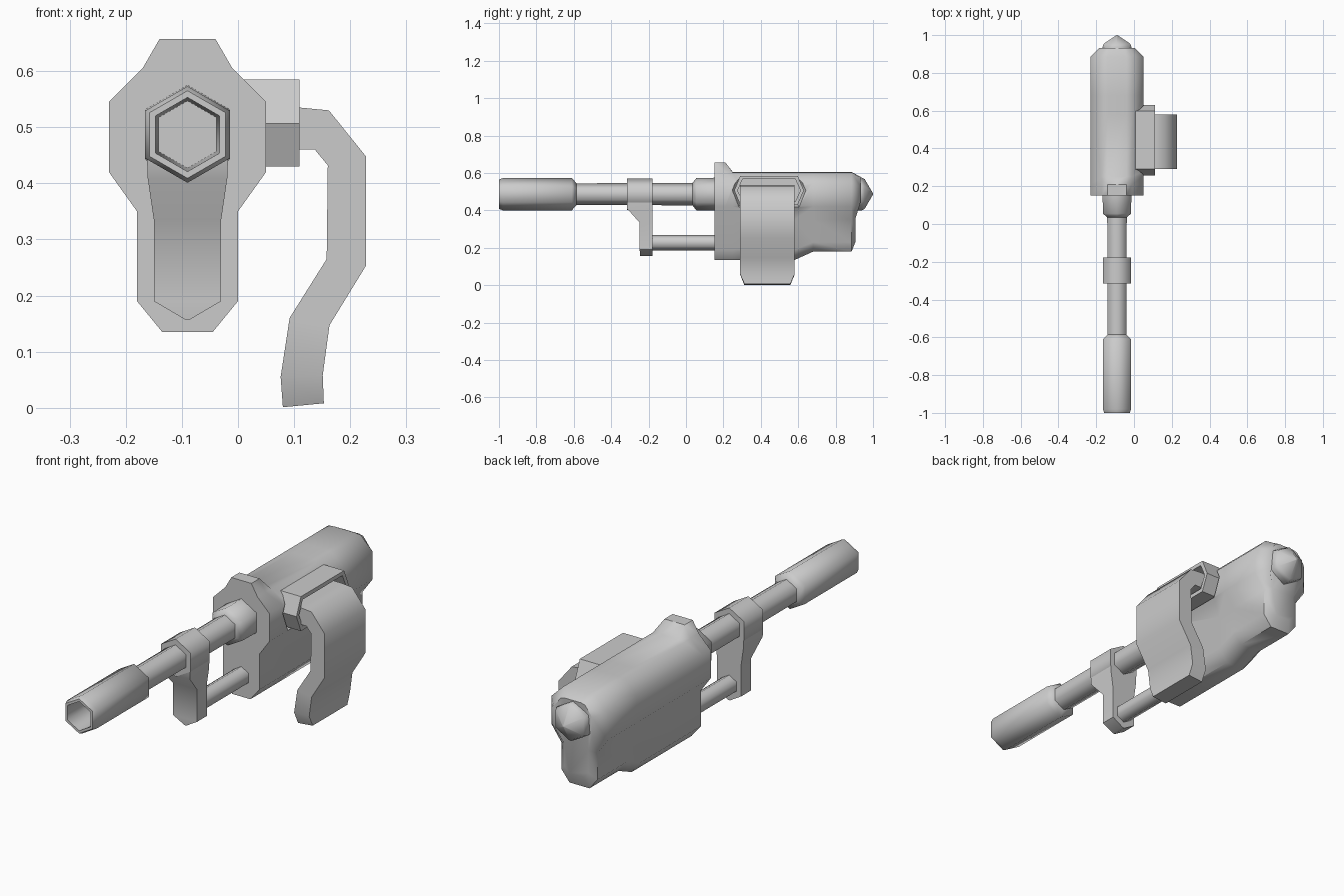
import bpy, bmesh
from math import sin, cos, pi, radians

if "Cube" in bpy.data.objects:
    bpy.data.objects.remove(bpy.data.objects["Cube"])

CX, BZ = -0.09, 0.487          # barrel axis


def loft(name, rings, smooth=65, closed=False):
    """Skin a list of equal-length point rings, capping both ends."""
    bm = bmesh.new()
    vs = [[bm.verts.new(p) for p in r] for r in rings]
    n = len(rings[0])
    for a, b in zip(vs, vs[1:]):
        for i in range(n):
            j = (i + 1) % n
            bm.faces.new((a[i], a[j], b[j], b[i]))
    bm.faces.new(vs[0])
    bm.faces.new(vs[-1])
    bmesh.ops.recalc_face_normals(bm, faces=bm.faces)
    me = bpy.data.meshes.new(name)
    bm.to_mesh(me)
    bm.free()
    ob = bpy.data.objects.new(name, me)
    bpy.context.collection.objects.link(ob)
    if smooth:
        shade(ob, smooth)
    return ob


def shade(ob, angle):
    bpy.ops.object.select_all(action='DESELECT')
    ob.select_set(True)
    bpy.context.view_layer.objects.active = ob
    bpy.ops.object.shade_smooth_by_angle(angle=radians(angle))


def hex_rod(name, z, stations):
    """Hexagonal rod along y from (y, radius) stations."""
    return loft(name, [[(CX + r * sin(k * pi / 3), y, z + r * cos(k * pi / 3))
                        for k in range(6)] for y, r in stations])


# main body: mirrored cross-sections lofted front to back
def section(y, half, y_low=None):
    pts = half + [(-dx, z) for dx, z in reversed(half)]
    return [(CX + dx, y if y_low is None or z > 0.4 else y_low, z) for dx, z in pts]


low = [(.09, .19), (.045, .135)]
side = [(.14, .545), (.14, .42), (.09, .35)]
hump = [(.05, .657), (.08, .605)] + side + low
full = [(.05, .606), (.08, .603)] + side + low
rear = [(.05, .606), (.08, .603)] + side + [(.09, .23), (.05, .18)]
end = [(.04, .58), (.06, .575), (.095, .53), (.095, .44), (.06, .36), (.06, .26), (.035, .235)]
body = loft("body", [section(.152, hump), section(.21, hump), section(.25, full),
                     section(.58, full), section(.68, rear), section(.885, rear),
                     section(.932, end, .907)], smooth=0)


# recess in the body side, and the hollow hexagonal arm socket inside it
def hex_yz(x, grow):
    g = grow
    pts = [(.258 - g, .507), (.29 - g * .7, .585 + g), (.597 + g * .7, .585 + g),
           (.63 + g, .507), (.597 + g * .7, .43 - g), (.29 - g * .7, .43 - g)]
    return [(x, y, z) for y, z in pts]


cutter = loft("recess_cutter", [hex_yz(0, -.012), hex_yz(.07, .02)], smooth=0)
cutter.hide_render = True
mod = body.modifiers.new("recess", 'BOOLEAN')
mod.object = cutter
mod.solver = 'EXACT'
bpy.context.view_layer.objects.active = body
bpy.ops.object.modifier_apply(modifier=mod.name)
bpy.data.objects.remove(cutter)
shade(body, 50)
loft("arm_socket", [hex_yz(-.01, 0), hex_yz(.11, 0), hex_yz(.11, -.018), hex_yz(.03, -.018)], 40)

# bent side arm: outer and inner profile points swept across its width
outer = [(.02, .535), (.11, .535), (.162, .53), (.228, .448), (.228, .253),
         (.163, .147), (.151, .058), (.153, .008)]
inner = [(.02, .46), (.11, .46), (.137, .46), (.16, .432), (.158, .265),
         (.092, .16), (.076, .055), (.08, .001)]
rings = []
for i, ((ox, oz), (ix, iz)) in enumerate(zip(outer, inner)):
    t = .022 if i == len(outer) - 1 else 0
    a, b = .29 + t, .58 - t
    rings.append([(ox, a, oz), (ox, b, oz), (ix, b, iz), (ix, a, iz)])
loft("side_arm", rings, 62)

# barrel, hollow muzzle and collars
hex_rod("barrel", BZ, [(-.62, .058), (.16, .06)])
hex_rod("muzzle", BZ, [(-.585, .058), (-.61, .086), (-.98, .086), (-1, .078),
                       (-1, .066), (-.72, .06)])
hex_rod("barrel_collar", BZ, [(.035, .06), (.055, .086), (.16, .088)])
hex_rod("lower_rod", .228, [(-.22, .042), (.16, .042)])
hex_rod("rear_knob", .488, [(.90, .088), (.938, .088), (.955, .08), (1, .003)])

# bracket joining barrel and lower rod
hex_rod("bracket_ring", BZ, [(-.315, .085), (-.178, .085)])
loft("bracket_leg", [[(CX - d, y0, z), (CX + d, y0, z), (CX + d, -.178, z), (CX - d, -.178, z)]
                     for z, d, y0 in ((.47, .073, -.315), (.41, .071, -.315), (.335, .06, -.248),
                                      (.19, .06, -.248), (.157, .004, -.245))], 50)
